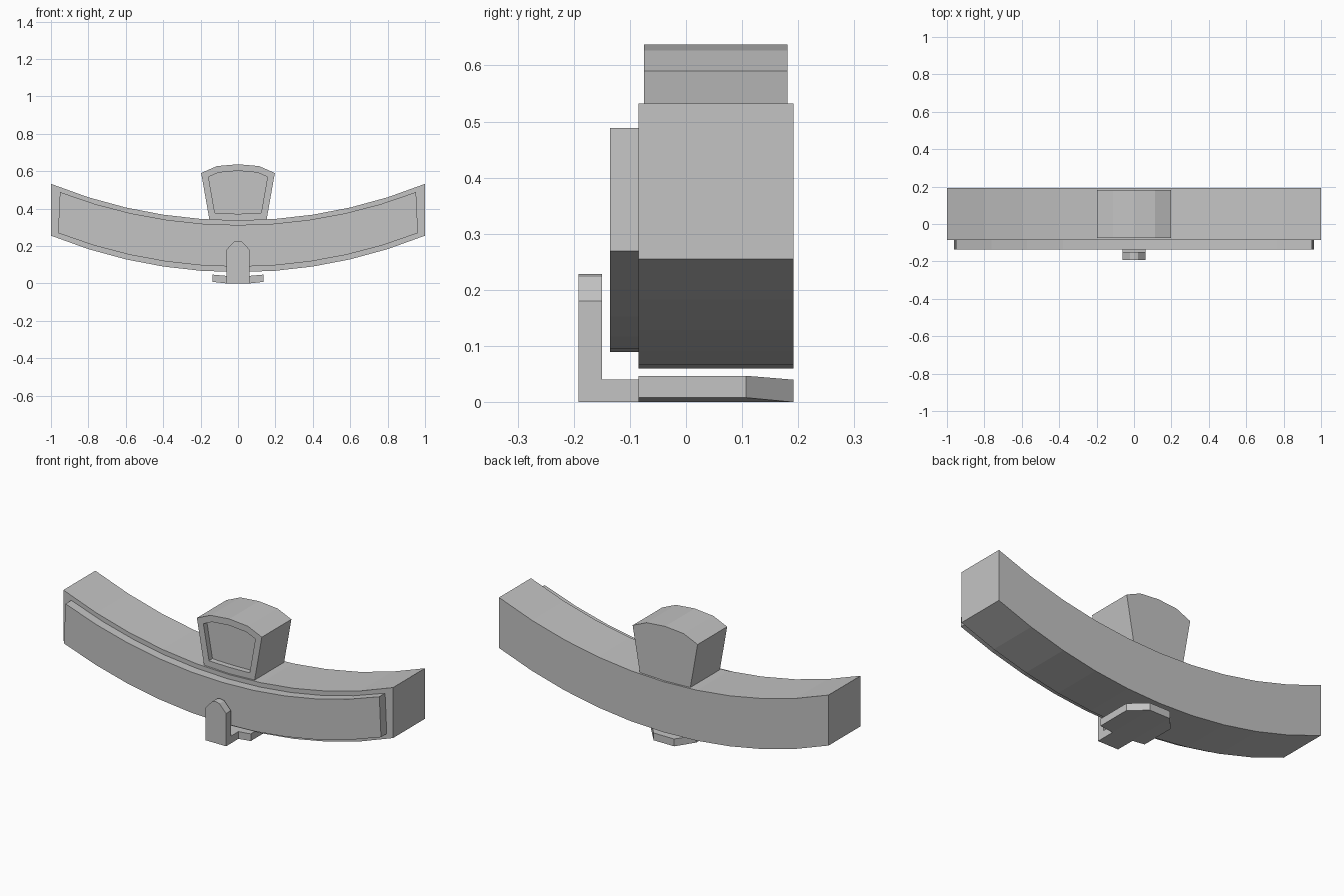
import bpy
import bmesh
import math

cube = bpy.data.objects.get("Cube")
if cube:
    bpy.data.objects.remove(cube, do_unlink=True)

# Single plain grey
grey = bpy.data.materials.new("plain_grey")
grey.use_nodes = True
colour = (0.55, 0.55, 0.55, 1.0)
grey.diffuse_color = colour
grey.node_tree.nodes["Principled BSDF"].inputs["Base Color"].default_value = colour

RADIUS = 2.66


def sag(x):
    """Rise of the shared arc at distance x from the middle."""
    return RADIUS - math.sqrt(RADIUS ** 2 - x ** 2)


def mirrored(half):
    """Complete a left-to-middle list of columns with its mirror image."""
    return half + [(-xb, zb, -xt, zt, y0, y1)
                   for xb, zb, xt, zt, y0, y1 in reversed(half) if abs(xt) > 1e-6]


def strip_solid(name, columns, recess=None):
    """Solid skinned across columns (x_bottom, z_bottom, x_top, z_top, y_front, y_back)."""
    bm = bmesh.new()
    rings = []
    for xb, zb, xt, zt, y0, y1 in columns:
        corners = ((xb, y0, zb), (xt, y0, zt), (xt, y1, zt), (xb, y1, zb))
        rings.append([bm.verts.new(c) for c in corners])
    for a, b in zip(rings, rings[1:]):
        for i in range(4):
            j = (i + 1) % 4
            bm.faces.new((a[i], a[j], b[j], b[i]))
    bm.faces.new(rings[0])
    bm.faces.new(rings[-1])
    bmesh.ops.recalc_face_normals(bm, faces=bm.faces)
    bm.normal_update()
    if recess:
        front = [f for f in bm.faces if f.normal.y < -0.9]
        bmesh.ops.inset_region(bm, faces=front, thickness=recess[0],
                               use_even_offset=True, use_boundary=True)
        # push the inset straight back, with a vertical wall around it
        walls = bmesh.ops.extrude_face_region(bm, geom=front)
        moved = [v for v in walls["geom"] if isinstance(v, bmesh.types.BMVert)]
        bmesh.ops.translate(bm, verts=moved, vec=(0, recess[1], 0))
        bmesh.ops.delete(bm, geom=[f for f in front if f.is_valid], context="FACES")
        bmesh.ops.recalc_face_normals(bm, faces=bm.faces)
    mesh = bpy.data.meshes.new(name)
    bm.to_mesh(mesh)
    bm.free()
    mesh.materials.append(grey)
    obj = bpy.data.objects.new(name, mesh)
    bpy.context.collection.objects.link(obj)
    return obj


def arc_columns(x_bottom, x_top, z_bottom, z_top, y0, y1, steps=10):
    cols = []
    for i in range(steps + 1):
        t = -1 + 2 * i / steps
        xb, xt = t * x_bottom, t * x_top
        cols.append((xb, z_bottom + sag(xb), xt, z_top + sag(xt), y0, y1))
    return cols


# Curved main beam and the raised panel on its front
strip_solid("curved_beam", arc_columns(1.0, 1.0, 0.06, 0.337, -0.085, 0.192))
strip_solid("front_panel", arc_columns(0.962, 0.952, 0.089, 0.312, -0.135, -0.085))

# Flared block on top, with a recessed front
crown = [(xb, 0.337 + sag(xb), xt, zt, -0.075, 0.181)
         for xb, xt, zt in ((-0.153, -0.197, 0.59), (-0.088, -0.113, 0.627), (0, 0, 0.637))]
strip_solid("top_block", mirrored(crown), recess=(0.035, 0.03))

# Upright pointer with a blunt tip
pointer = [(x, 0, x, z, -0.192, -0.15)
           for x, z in ((-0.062, 0.18), (-0.022, 0.223), (0, 0.228))]
strip_solid("pointer", mirrored(pointer))

# Arm joining the pointer to the plate under the beam
strip_solid("pointer_arm", mirrored([(-0.062, 0, -0.062, 0.04, -0.15, -0.085)]))

# Bent base plate with cut back corners
base = [(-0.137, 0.008, -0.137, 0.047, -0.085, 0.107),
        (-0.062, 0, -0.062, 0.04, -0.085, 0.192)]
strip_solid("base_plate", mirrored(base))
